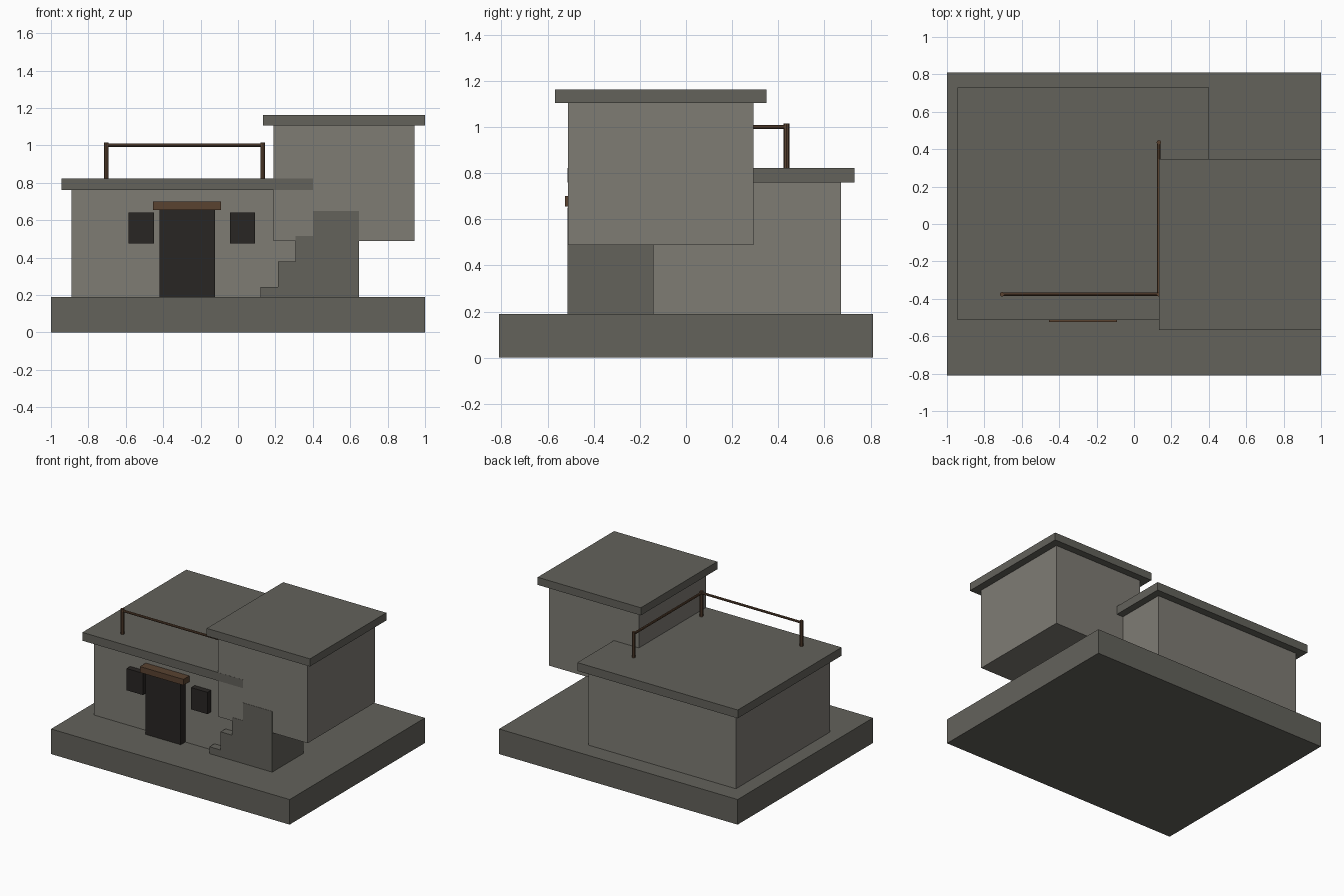
import bpy, bmesh
from mathutils import Vector

if "Cube" in bpy.data.objects:
    bpy.data.objects.remove(bpy.data.objects["Cube"])


def material(name, rgb):
    m = bpy.data.materials.new(name)
    m.diffuse_color = (*rgb, 1)
    m.use_nodes = True
    m.node_tree.nodes["Principled BSDF"].inputs["Base Color"].default_value = m.diffuse_color
    return m


STONE = material("dark_stone", (0.125, 0.122, 0.105))
PLASTER = material("plaster", (0.21, 0.20, 0.175))
WOOD = material("wood", (0.10, 0.055, 0.03))
DARK = material("dark_opening", (0.022, 0.019, 0.017))


def finish(name, bm, mat):
    bmesh.ops.recalc_face_normals(bm, faces=bm.faces)
    me = bpy.data.meshes.new(name)
    bm.to_mesh(me)
    bm.free()
    me.materials.append(mat)
    ob = bpy.data.objects.new(name, me)
    bpy.context.collection.objects.link(ob)
    return ob


def box(name, x, y, z, mat):
    """Box from (min, max) ranges on each axis."""
    bm = bmesh.new()
    bmesh.ops.create_cube(bm, size=1)
    lo, hi = zip(x, y, z)
    for v in bm.verts:
        v.co = Vector(hi[i] if v.co[i] > 0 else lo[i] for i in range(3))
    return finish(name, bm, mat)


def rod(name, a, b, r, mat):
    """Eight-sided rod between two points."""
    a, b = Vector(a), Vector(b)
    bm = bmesh.new()
    bmesh.ops.create_cone(bm, cap_ends=True, segments=8,
                          radius1=r, radius2=r, depth=(b - a).length)
    ob = finish(name, bm, mat)
    ob.location = (a + b) / 2
    ob.rotation_euler = (b - a).to_track_quat('Z', 'Y').to_euler()
    return ob


# Ground slab
box("base_slab", (-1, 1), (-0.81, 0.81), (0, 0.19), STONE)

# Lower storey and its flat roof
box("lower_room", (-0.89, 0.345), (-0.455, 0.673), (0.19, 0.76), PLASTER)
box("lower_roof", (-0.945, 0.40), (-0.513, 0.73), (0.76, 0.823), STONE)

# Upper storey, overhanging to the right, and its roof
box("upper_room", (0.19, 0.943), (-0.512, 0.293), (0.488, 1.105), PLASTER)
box("upper_roof", (0.135, 1.0), (-0.567, 0.348), (1.105, 1.163), STONE)

# Stairs: one stepped profile pushed back along y
xs = [0.12, 0.214, 0.308, 0.402, 0.647]
zs = [0.242, 0.38, 0.515, 0.65]
profile = [(xs[0], 0.19)]
for i, z in enumerate(zs):
    profile += [(xs[i], z), (xs[i + 1], z)]
profile.append((xs[-1], 0.19))
bm = bmesh.new()
side = bm.faces.new([bm.verts.new((x, -0.514, z)) for x, z in profile])
ext = bmesh.ops.extrude_face_region(bm, geom=[side], use_keep_orig=True)
bmesh.ops.translate(bm, vec=(0, 0.374, 0),
                    verts=[g for g in ext["geom"] if isinstance(g, bmesh.types.BMVert)])
finish("stairs", bm, STONE)

# Door, lintel and windows
box("door", (-0.42, -0.123), (-0.51, -0.44), (0.19, 0.655), DARK)
box("door_lintel", (-0.455, -0.09), (-0.525, -0.44), (0.655, 0.70), WOOD)
for side_name, x in (("left", -0.585), ("right", -0.044)):
    box(f"window_{side_name}", (x, x + 0.136), (-0.498, -0.44), (0.475, 0.64), DARK)

# Roof railing
corners = [(-0.705, -0.376), (0.133, -0.376), (0.133, 0.436)]
for i, (x, y) in enumerate(corners):
    rod(f"rail_post_{i + 1}", (x, y, 0.82), (x, y, 1.015), 0.0125, WOOD)
for i in range(2):
    rod(f"rail_bar_{i + 1}", (*corners[i], 1.0), (*corners[i + 1], 1.0), 0.009, WOOD)
